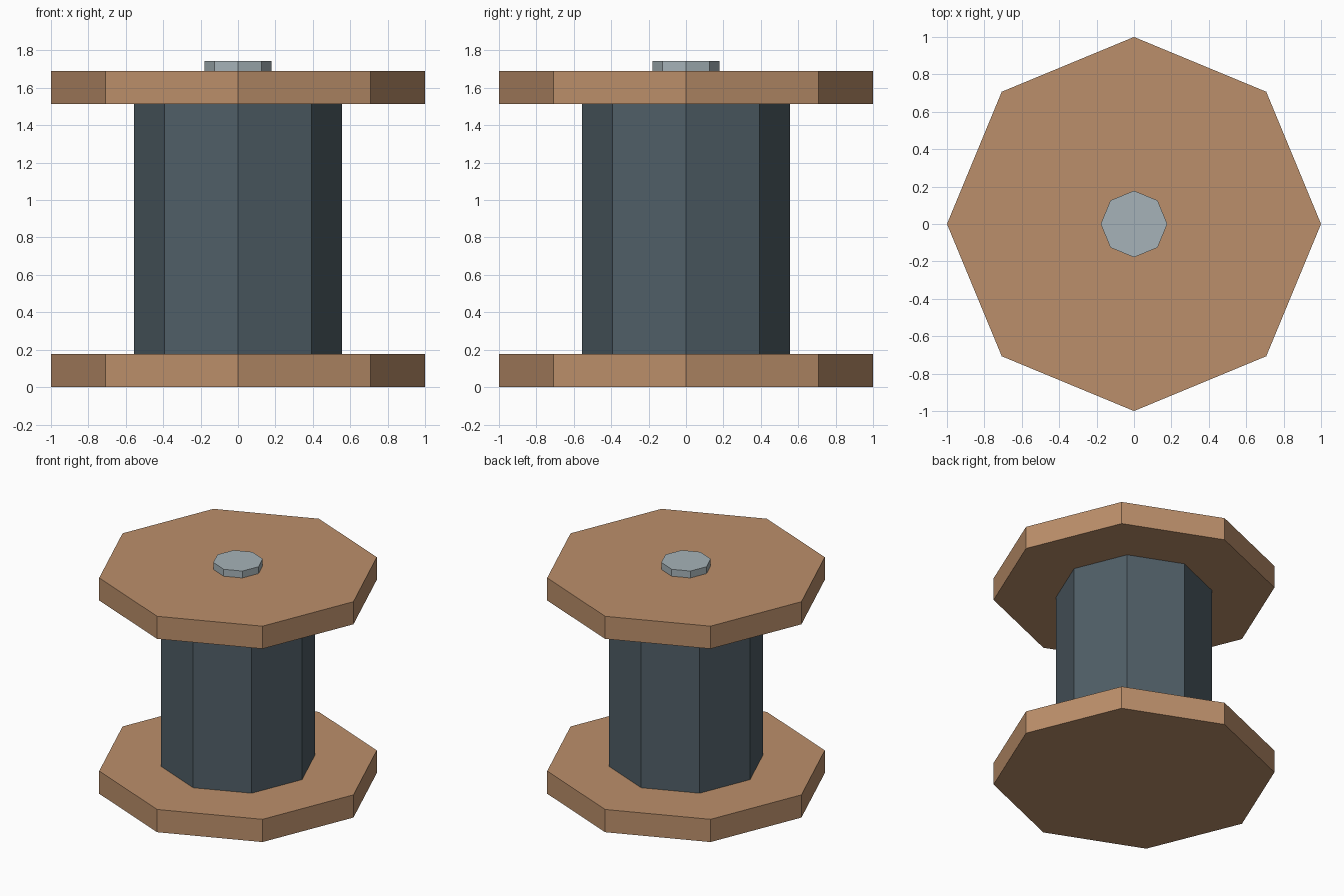
import bpy

# Remove the default cube
cube = bpy.data.objects.get("Cube")
if cube:
    bpy.data.objects.remove(cube, do_unlink=True)


def make_material(name, rgb):
    mat = bpy.data.materials.new(name)
    mat.use_nodes = True
    colour = (*rgb, 1.0)
    mat.diffuse_color = colour
    mat.node_tree.nodes["Principled BSDF"].inputs["Base Color"].default_value = colour
    return mat


def octagon_part(name, radius, bottom, top, mat):
    """Flat-shaded eight-sided prism standing between two heights."""
    bpy.ops.mesh.primitive_cylinder_add(
        vertices=8, radius=radius, depth=top - bottom,
        location=(0, 0, (bottom + top) / 2))
    part = bpy.context.object
    part.name = part.data.name = name
    part.data.materials.append(mat)
    return part


wood = make_material("warm wood", (0.50, 0.275, 0.145))
cable = make_material("dark slate", (0.08, 0.113, 0.135))
steel = make_material("pale steel", (0.38, 0.45, 0.48))

# Wooden end discs
octagon_part("bottom_flange", 1.0, 0.0, 0.178, wood)
octagon_part("top_flange", 1.0, 1.513, 1.69, wood)

# Wound core between the discs
octagon_part("spool_core", 0.555, 0.178, 1.513, cable)

# Metal axle cap on top
octagon_part("axle_cap", 0.178, 1.69, 1.744, steel)
